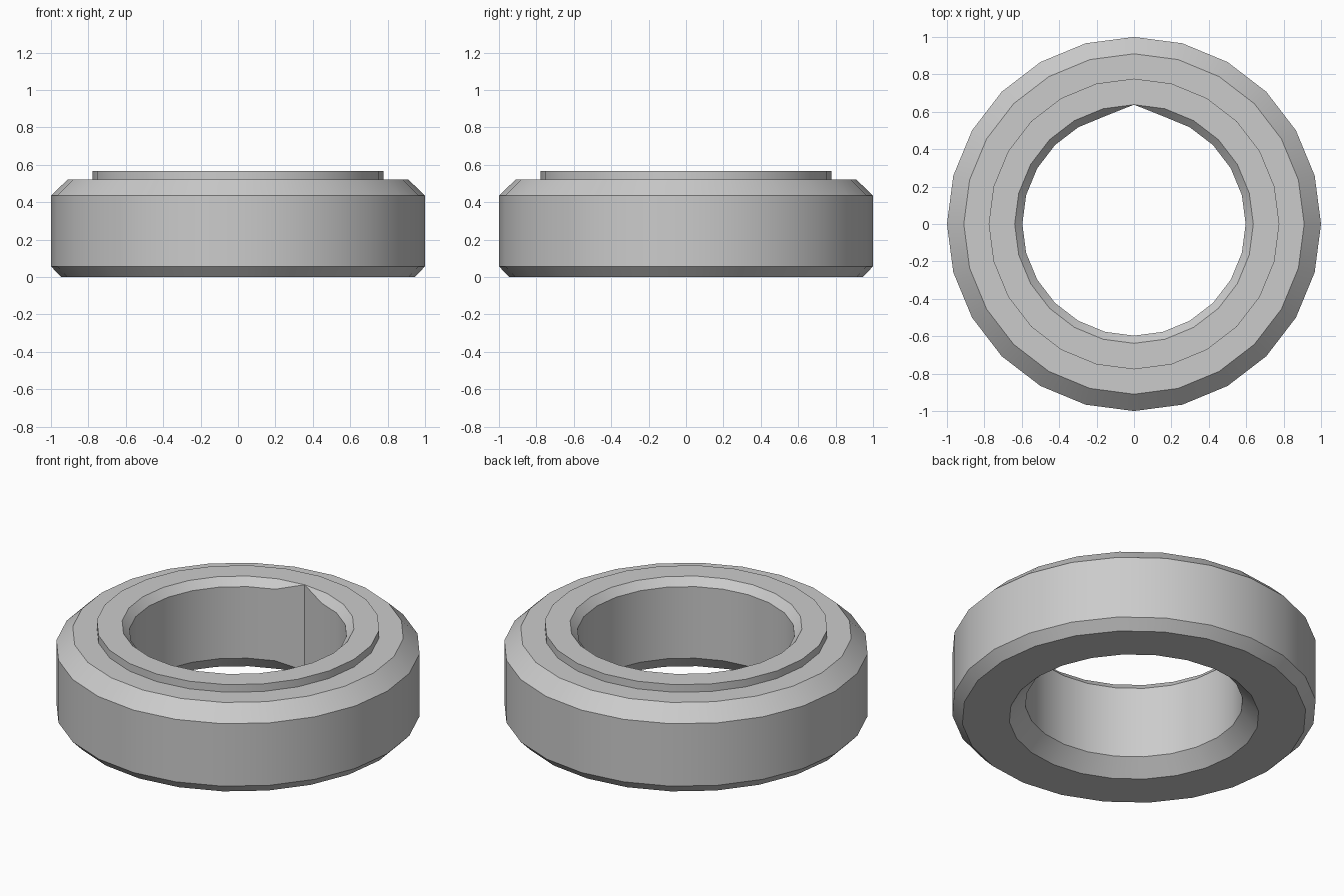
import bpy, bmesh, math

cube = bpy.data.objects.get("Cube")
if cube:
    bpy.data.objects.remove(cube, do_unlink=True)

SIDES = 24
# Closed ring cross-section as (radius, height), going up the outside and down the bore
PROFILE = [(0.945, 0), (1, 0.057), (1, 0.435), (0.91, 0.522), (0.777, 0.522),
           (0.777, 0.568), (0.638, 0.568), (0.597, 0.523), (0.597, 0.09), (0.686, 0)]
BORE_TOP, BORE_BOTTOM = 7, 8

grey = bpy.data.materials.new("grey")
grey.use_nodes = True
colour = (0.6, 0.6, 0.6, 1)
grey.diffuse_color = colour
grey.node_tree.nodes["Principled BSDF"].inputs["Base Color"].default_value = colour

# Lathe the cross-section, with one pulled-out bore edge at the back as a notch
bm = bmesh.new()
rings = []
for i in range(SIDES):
    angle = math.tau * i / SIDES
    points = list(PROFILE)
    if i == SIDES // 4:
        points[BORE_TOP] = PROFILE[6]
        points[BORE_BOTTOM] = (0.638, 0.048)
    rings.append([bm.verts.new((r * math.cos(angle), r * math.sin(angle), z))
                  for r, z in points])

count = len(PROFILE)
for i in range(SIDES):
    a, b = rings[i], rings[(i + 1) % SIDES]
    for j in range(count):
        k = (j + 1) % count
        bm.faces.new((a[j], b[j], b[k], a[k]))

# The notch reaches the rim, so its chamfer closes to a point
bmesh.ops.remove_doubles(bm, verts=bm.verts, dist=0.0001)
bmesh.ops.recalc_face_normals(bm, faces=bm.faces)
mesh = bpy.data.meshes.new("ring")
bm.to_mesh(mesh)
bm.free()
mesh.materials.append(grey)

ring = bpy.data.objects.new("ring", mesh)
bpy.context.collection.objects.link(ring)
bpy.ops.object.select_all(action='DESELECT')
ring.select_set(True)
bpy.context.view_layer.objects.active = ring
bpy.ops.object.shade_smooth_by_angle(angle=math.radians(25))
